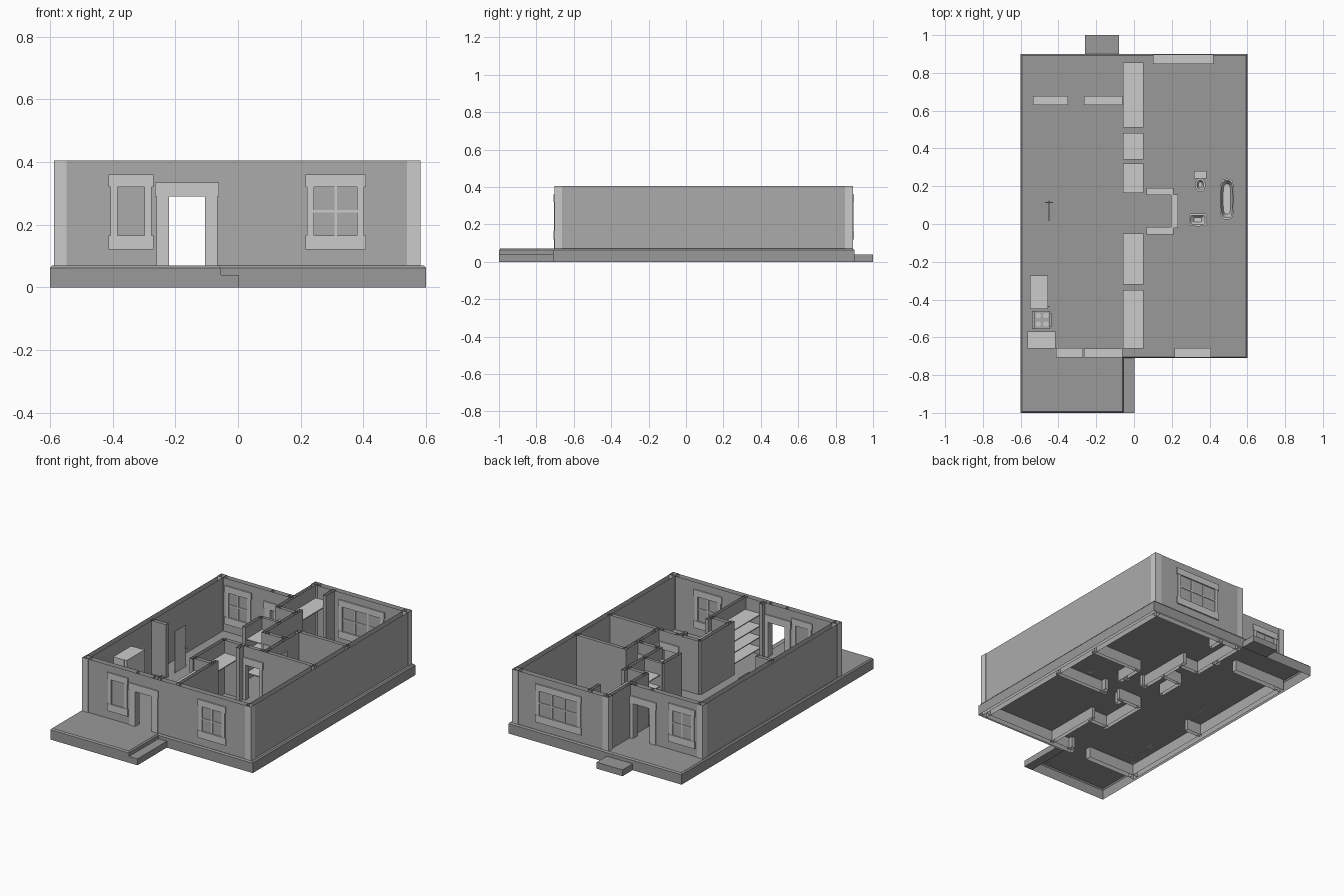
import bpy, bmesh, math

if "Cube" in bpy.data.objects:
    bpy.data.objects.remove(bpy.data.objects["Cube"])

FLOOR, TOP, HEAD = 0.07, 0.405, 0.29


def grey(name, v):
    m = bpy.data.materials.new(name)
    m.diffuse_color = (v, v, v, 1)
    m.use_nodes = True
    m.node_tree.nodes["Principled BSDF"].inputs["Base Color"].default_value = m.diffuse_color
    return m


BASE, WALL, TRIM = grey("base_grey", .32), grey("wall_grey", .41), grey("trim_grey", .57)


def finish(name, bm, mat, smooth=False):
    me = bpy.data.meshes.new(name)
    bm.to_mesh(me)
    bm.free()
    me.materials.append(mat)
    ob = bpy.data.objects.new(name, me)
    bpy.context.collection.objects.link(ob)
    if smooth:
        bpy.ops.object.select_all(action='DESELECT')
        ob.select_set(True)
        bpy.context.view_layer.objects.active = ob
        bpy.ops.object.shade_smooth_by_angle(angle=math.radians(40))


def add_box(bm, x0, x1, y0, y1, z0, z1, caps=True):
    lo = [bm.verts.new((x, y, z0)) for x, y in ((x0, y0), (x1, y0), (x1, y1), (x0, y1))]
    hi = [bm.verts.new((v.co.x, v.co.y, z1)) for v in lo]
    for i in range(4):
        j = (i + 1) % 4
        bm.faces.new((lo[i], lo[j], hi[j], hi[i]))
    if caps:
        bm.faces.new(lo[::-1])
        bm.faces.new(hi)


def boxes(name, items, mat=TRIM, caps=True):
    bm = bmesh.new()
    for b in items:
        add_box(bm, *b, caps=caps)
    finish(name, bm, mat)


def oriented(axis, u0, u1, v0, v1, z0, z1):
    """Box running along x or y: u is along the wall, v across it."""
    return (u0, u1, v0, v1, z0, z1) if axis == 'x' else (v0, v1, u0, u1, z0, z1)


def wall(name, axis, u0, u1, v0, v1, doors=()):
    """Hollow wall with open top, running below the floor, with door gaps."""
    items, u = [], u0
    for a, b in doors:
        items += [oriented(axis, u, a, v0, v1, 0, TOP),
                  oriented(axis, a, b, v0, v1, HEAD, TOP)]
        u = b
    items.append(oriented(axis, u, u1, v0, v1, 0, TOP))
    boxes(name, items, WALL, caps=False)


def door_trim(name, axis, a, b, v0, v1, w):
    v0, v1 = v0 - 0.005, v1 + 0.005
    boxes(name, [oriented(axis, a - w, a, v0, v1, FLOOR, HEAD),
                 oriented(axis, b, b + w, v0, v1, FLOOR, HEAD),
                 oriented(axis, a - w - .005, b + w + .005, v0 - .002, v1 + .002, HEAD, .335)])


def window(name, x0, x1, v0, v1, cols):
    """Casing on both wall faces; cols = 0 leaves the pane undivided."""
    a, b = x0 + .028, x1 - .028
    o0, o1 = v0 - .006, v1 + .006
    items = [(x0, x1, o0 - .002, o1 + .002, .32, .36), (x0, x1, o0 - .002, o1 + .002, .12, .165),
             (x0 + .006, a, o0, o1, .165, .32), (b, x1 - .006, o0, o1, .165, .32)]
    m0, m1 = v0 - .004, v1 + .004
    if cols:
        items.append((a, b, m0, m1, .239, .247))
    for i in range(1, cols):
        c = a + (b - a) * i / cols
        items.append((c - .004, c + .004, m0 - .0005, m1 + .0005, .165, .32))
    boxes(name, items)


def loft(name, cx, cy, rings, n=24, power=2.0):
    """Stack of rounded rings (rx, ry, z) closed at both ends."""
    bm = bmesh.new()
    loops = []
    for rx, ry, z in rings:
        ring = []
        for i in range(n):
            t = 2 * math.pi * i / n
            c, s = math.cos(t), math.sin(t)
            ring.append(bm.verts.new((cx + rx * math.copysign(abs(c) ** (2 / power), c),
                                      cy + ry * math.copysign(abs(s) ** (2 / power), s), z)))
        loops.append(ring)
    for p, q in zip(loops, loops[1:]):
        for i in range(n):
            j = (i + 1) % n
            bm.faces.new((p[i], p[j], q[j], q[i]))
    bm.faces.new(loops[0][::-1])
    bm.faces.new(loops[-1])
    finish(name, bm, TRIM, smooth=True)


# floor slab with porch: hollow below, chamfered upper edge
outline = [(-.6, -1, 1, 1), (-.055, -1, -1, 1), (-.055, -.71, -1, 1),
           (.6, -.71, -1, 1), (.6, .9, -1, -1), (-.6, .9, 1, -1)]
bm = bmesh.new()
rings = [[bm.verts.new((x + sx * d, y + sy * d, z)) for x, y, sx, sy in outline]
         for d, z in ((0, 0), (0, .062), (.007, FLOOR))]
for p, q in zip(rings, rings[1:]):
    for i in range(6):
        j = (i + 1) % 6
        bm.faces.new((p[i], p[j], q[j], q[i]))
bm.faces.new(rings[-1])
finish("floor_slab", bm, BASE)

# steps
boxes("front_step", [(-.055, .003, -1, -.71, 0, .04)], BASE)
boxes("back_step", [(-.26, -.08, .9, 1, 0, .04)], BASE)

# outer walls
wall("front_wall", 'x', -.585, .58, -.70, -.665, [(-.22, -.105)])
wall("left_wall", 'y', -.70, .67, -.585, -.55)
wall("right_wall", 'y', -.70, .89, .545, .58)
wall("back_wall", 'x', -.085, .58, .855, .89)
wall("porch_back_wall", 'x', -.585, -.06, .637, .67, [(-.22, -.105)])

# corner boards
boxes("corner_boards", [(x0, x1, y0, y1, FLOOR, TOP) for x0, x1, y0, y1 in (
    (-.588, -.547, -.704, -.662), (.54, .583, -.704, -.662), (.54, .583, .851, .893),
    (-.588, -.547, .634, .674), (-.088, -.047, .851, .893))], TRIM, caps=False)

# inner walls beside the closets
wall("closet_west_wall", 'y', .487, .88, -.083, -.06)
wall("linen_west_wall", 'y', .16, .335, -.083, -.06)
wall("bedroom_closet_west_wall", 'y', -.36, -.03, -.083, -.06)
wall("front_closet_west_stub", 'y', -.68, -.64, -.083, -.06)
wall("closet_east_front_wall", 'y', -.68, -.295, .05, .072)
wall("closet_east_middle_stub", 'y', -.09, -.03, .05, .072)
wall("closet_east_back_wall", 'y', .16, .54, .05, .072)
wall("closet_east_back_stub", 'y', .77, .87, .05, .072)

# closet dividers
for i, (y0, y1) in enumerate(((-.348, -.322), (.322, .34), (.483, .508))):
    wall(f"closet_divider_{i}", 'x', -.07, .06, y0, y1)

# hall, bathroom and bedroom walls
wall("bathroom_front_wall", 'x', -.07, .56, -.048, -.024, [(.09, .185)])
wall("hall_back_wall", 'x', .05, .225, .16, .184, [(.09, .185)])
wall("bathroom_west_wall", 'y', -.04, .305, .203, .227, [(.01, .125)])
wall("bathroom_back_wall", 'x', .203, .56, .282, .305)
wall("kitchen_partition", 'x', -.56, -.45, -.07, -.046)

# door casings
door_trim("front_door_frame", 'x', -.22, -.105, -.70, -.665, .04)
door_trim("back_door_frame", 'x', -.22, -.105, .637, .67, .04)
door_trim("front_bedroom_door_frame", 'x', .09, .185, -.048, -.024, .02)
door_trim("back_bedroom_door_frame", 'x', .09, .185, .16, .184, .02)
door_trim("bathroom_door_frame", 'y', .01, .125, .203, .227, .025)

# windows
window("front_left_window", -.413, -.27, -.70, -.665, 0)
window("front_right_window", .215, .408, -.70, -.665, 2)
window("back_right_window", .1, .42, .855, .89, 3)
window("back_left_window", -.535, -.35, .637, .67, 2)

# shelves
shelf = lambda y0, y1, zs: [(-.058, .05, y0, y1, z - .006, z) for z in zs]
levels = (.12, .19, .26, .33)
boxes("front_closet_shelves", shelf(-.66, -.35, levels))
boxes("front_bedroom_closet_shelf", shelf(-.32, -.05, (.325,)))
boxes("linen_shelves", shelf(.165, .32, levels) + shelf(.342, .482, levels))
boxes("back_bedroom_closet_shelf", shelf(.51, .855, (.325,)))

# open door leaf with handles
boxes("door_leaf", [(-.452, -.448, .015, .125, FLOOR, .33), (-.47, -.43, .11, .116, .19, .197)])

# kitchen units
boxes("refrigerator", [(-.55, -.475, -.45, -.272, FLOOR, .322), (-.473, -.455, -.45, -.272, .08, .325),
                       (-.455, -.448, -.44, -.434, .15, .26)])
boxes("stove", [(-.54, -.445, -.555, -.46, FLOOR, .19), (-.54, -.528, -.555, -.46, .19, .215),
                (-.445, -.438, -.545, -.47, .165, .172)], WALL)
for i in range(4):
    loft(f"burner_{i}", -.507 + .04 * (i % 2), -.53 + .045 * (i // 2),
         [(.014, .014, .19), (.014, .014, .193)], 16)
boxes("corner_counter", [(-.545, -.46, -.655, -.575, FLOOR, .185), (-.46, -.42, -.655, -.58, FLOOR, .185),
                         (-.565, -.415, -.66, -.57, .185, .195)])

# bathtub
loft("bathtub", .492, .132, [(.032, .095, FLOOR), (.038, .108, .135), (.031, .098, .135),
                             (.02, .08, .085)], 32, 3.5)

# toilet
boxes("toilet_tank", [(.322, .38, .245, .278, .12, .165), (.318, .384, .242, .28, .165, .172)])
loft("toilet_bowl", .351, .207, [(.018, .025, FLOOR), (.016, .022, .09), (.028, .037, .12),
                                 (.028, .037, .126), (.018, .026, .126), (.01, .015, .105)])

# washbasin
boxes("basin_pedestal", [(.325, .35, -.005, .02, FLOOR, .15)])
loft("basin", .338, .022, [(.03, .02, .145), (.048, .034, .165), (.048, .034, .175),
                           (.038, .024, .175), (.02, .012, .155)], 24, 8)
